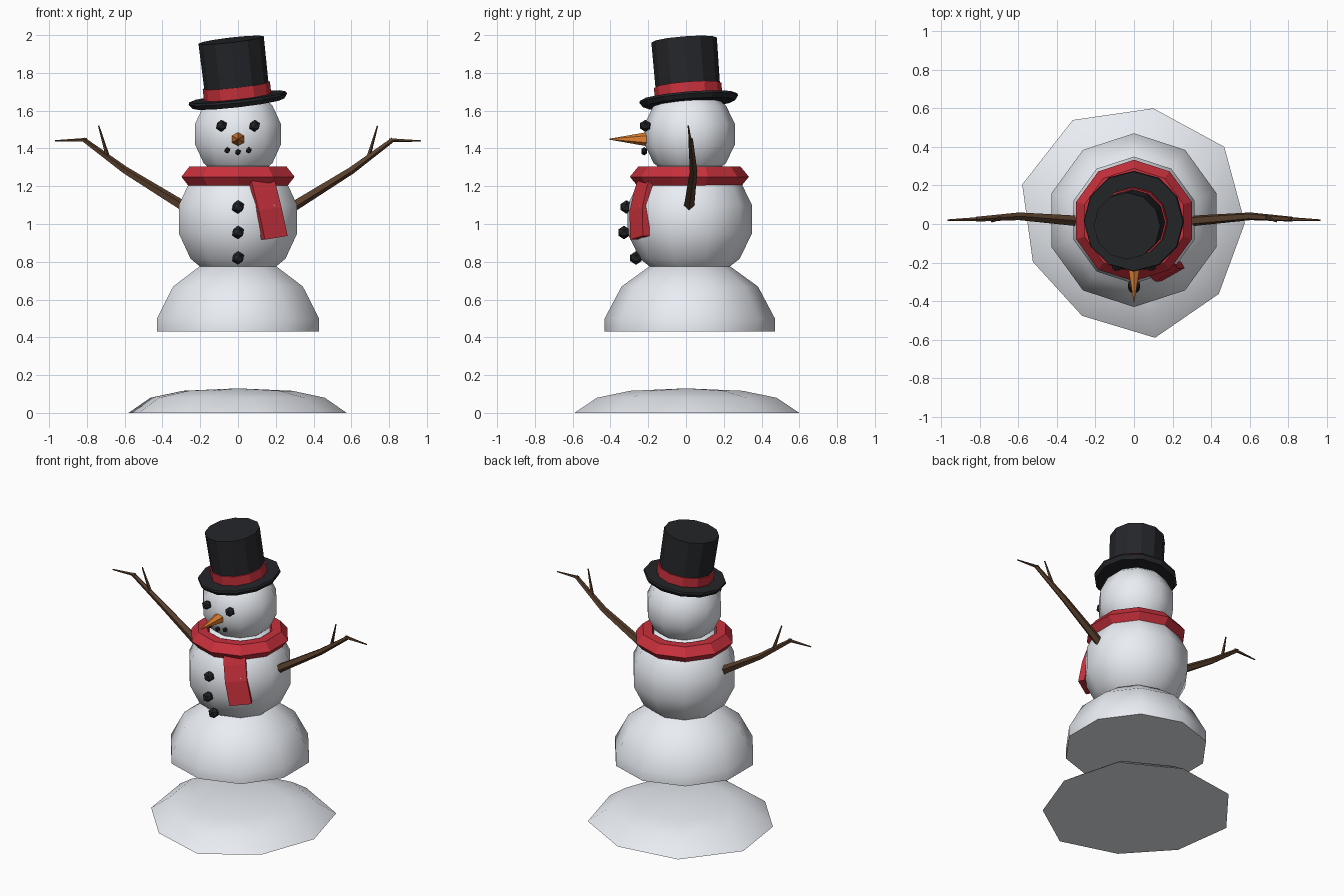
import bpy, bmesh, math
from mathutils import Vector, Matrix

if "Cube" in bpy.data.objects:
    bpy.data.objects.remove(bpy.data.objects["Cube"])


def material(name, rgb):
    m = bpy.data.materials.new(name)
    m.diffuse_color = (*rgb, 1)
    m.use_nodes = True
    m.node_tree.nodes["Principled BSDF"].inputs["Base Color"].default_value = m.diffuse_color
    return m


SNOW = material("snow", (0.82, 0.85, 0.90))
COAL = material("coal", (0.018, 0.019, 0.022))
RED = material("red_cloth", (0.58, 0.03, 0.045))
WOOD = material("wood", (0.10, 0.05, 0.025))
ORANGE = material("carrot", (0.75, 0.22, 0.03))


def finish(name, bm, mat, smooth=None):
    bmesh.ops.recalc_face_normals(bm, faces=bm.faces)
    me = bpy.data.meshes.new(name)
    bm.to_mesh(me)
    bm.free()
    me.materials.append(mat)
    ob = bpy.data.objects.new(name, me)
    bpy.context.collection.objects.link(ob)
    if smooth:
        bpy.ops.object.select_all(action='DESELECT')
        ob.select_set(True)
        bpy.context.view_layer.objects.active = ob
        bpy.ops.object.shade_smooth_by_angle(angle=math.radians(smooth))
    return ob


def skin(bm, rings, loop=False):
    """Join rings of equal length with quads; cap the ends unless looped."""
    n = len(rings[0])
    vs = [[bm.verts.new(p) for p in r] for r in rings]
    pairs = list(zip(vs, vs[1:])) + ([(vs[-1], vs[0])] if loop else [])
    for a, b in pairs:
        for i in range(n):
            j = (i + 1) % n
            bm.faces.new((a[i], a[j], b[j], b[i]))
    if not loop:
        bm.faces.new(vs[0])
        bm.faces.new(vs[-1])


def lathe(name, profile, n, mat, centre=(0, 0, 0), start=90, smooth=None,
          loop=False, scale=None):
    """Revolve (radius, z) points; scale gives an uneven outline."""
    scale = scale or [1] * n
    bm = bmesh.new()
    c = Vector(centre)
    rings = []
    for r, z in profile:
        ring = []
        for i in range(n):
            a = math.radians(start + 360 * i / n)
            ring.append(c + Vector((r * scale[i] * math.cos(a), r * scale[i] * math.sin(a), z)))
        rings.append(ring)
    skin(bm, rings, loop)
    bmesh.ops.remove_doubles(bm, verts=bm.verts, dist=0.0005)
    return finish(name, bm, mat, smooth)


def ball(name, r, rz, z, floor=None):
    """Seven-band snowball, optionally cut flat at a floor height."""
    prof = []
    for k in range(8):
        a = math.radians(-90 + 180 * k / 7)
        prof.append((max(r * math.cos(a), 0.00001), z + rz * math.sin(a)))
    if floor is not None:
        prof = [(r * math.cos(math.pi / 14), floor)] + [p for p in prof if p[1] > floor]
    return lathe(name, prof, 10, SNOW, (0, 0.02, 0), smooth=60)


def tube(bm, path, radii, n=5):
    pts = [Vector(p) for p in path]
    rings = []
    for i, p in enumerate(pts):
        d = (pts[min(i + 1, len(pts) - 1)] - pts[max(i - 1, 0)]).normalized()
        u = Vector((0, 1, 0)).cross(d).normalized()
        v = d.cross(u)
        rings.append([p + radii[i] * (u * math.cos(t) + v * math.sin(t))
                      for t in (2 * math.pi * k / n for k in range(n))])
    skin(bm, rings)


# Snow mound with an uneven nine-sided outline
lathe("snow_mound", [(1, 0), (0.8, 0.08), (0.5, 0.117), (0.00001, 0.13)], 9, SNOW,
      start=80.5, smooth=60,
      scale=[0.608, 0.626, 0.615, 0.56, 0.547, 0.6, 0.57, 0.575, 0.616])

# Three snowballs
ball("lower_body", 0.462, 0.42, 0.407, floor=0.43)
ball("torso", 0.338, 0.335, 1.025)
ball("head", 0.245, 0.245, 1.475)

# Scarf ring
lathe("scarf_ring", [(0.315, 1.25), (0.27, 1.305), (0.21, 1.305),
                     (0.18, 1.25), (0.21, 1.195), (0.27, 1.195)],
      10, RED, (0, 0.018, 0), loop=True)

# Scarf tail hanging on the front
bm = bmesh.new()
across = Vector((0.06, 0.034, 0.01))
out = Vector((0.01, -0.0175, 0))
rings = []
for p in [(0.12, -0.205, 1.24), (0.135, -0.225, 1.18), (0.16, -0.247, 1.08), (0.193, -0.245, 0.927)]:
    p = Vector(p)
    rings.append([p - across - out, p + across - out, p + across + out, p - across + out])
skin(bm, rings)
finish("scarf_tail", bm, RED)

# Hat, built upright and then tilted
tilt = (Matrix.Translation((0, 0.015, 1.655))
        @ Matrix.Rotation(math.radians(4.5), 4, 'X')
        @ Matrix.Rotation(math.radians(-6.5), 4, 'Y'))
for name, prof, mat in [
        ("hat_brim", [(0.245, -0.018), (0.262, 0.006), (0.258, 0.018), (0.15, 0.018)], COAL),
        ("hat_crown", [(0.17, 0.0), (0.174, 0.322)], COAL),
        ("hat_band", [(0.179, 0.012), (0.179, 0.08)], RED)]:
    lathe(name, prof, 12, mat).matrix_world = tilt

# Coal eyes, mouth and buttons
coals = [("eye", x, -0.215, 1.52, 0.032) for x in (-0.088, 0.088)]
coals += [("mouth", x, -0.222, z, 0.017) for x, z in ((-0.057, 1.39), (0, 1.38), (0.057, 1.39))]
coals += [("button", 0, y, z, 0.036) for y, z in ((-0.315, 1.09), (-0.328, 0.955), (-0.265, 0.82))]
for name, x, y, z, r in coals:
    bm = bmesh.new()
    bmesh.ops.create_icosphere(bm, subdivisions=1, radius=r,
                               matrix=Matrix.Translation((x, y, z)))
    finish(name, bm, COAL)

# Carrot nose
bm = bmesh.new()
bmesh.ops.create_cone(bm, cap_ends=True, segments=6, radius1=0.037, radius2=0.002, depth=0.2,
                      matrix=Matrix.Translation((0, -0.308, 1.449))
                      @ Matrix.Rotation(math.radians(90), 4, 'X'))
finish("nose", bm, ORANGE)

# Branch arms with a side twig
for side, s in (("left", -1), ("right", 1)):
    bm = bmesh.new()
    tube(bm, [(s * 0.285, 0.015, 1.09), (s * 0.6, 0.04, 1.285), (s * 0.82, 0.025, 1.448)],
         [0.029, 0.021, 0.013])
    tube(bm, [(s * 0.80, 0.026, 1.445), (s * 0.968, 0.02, 1.44)], [0.011, 0.004])
    tube(bm, [(s * 0.69, 0.034, 1.355), (s * 0.738, 0.012, 1.52)], [0.012, 0.004])
    finish(side + "_arm", bm, WOOD)
